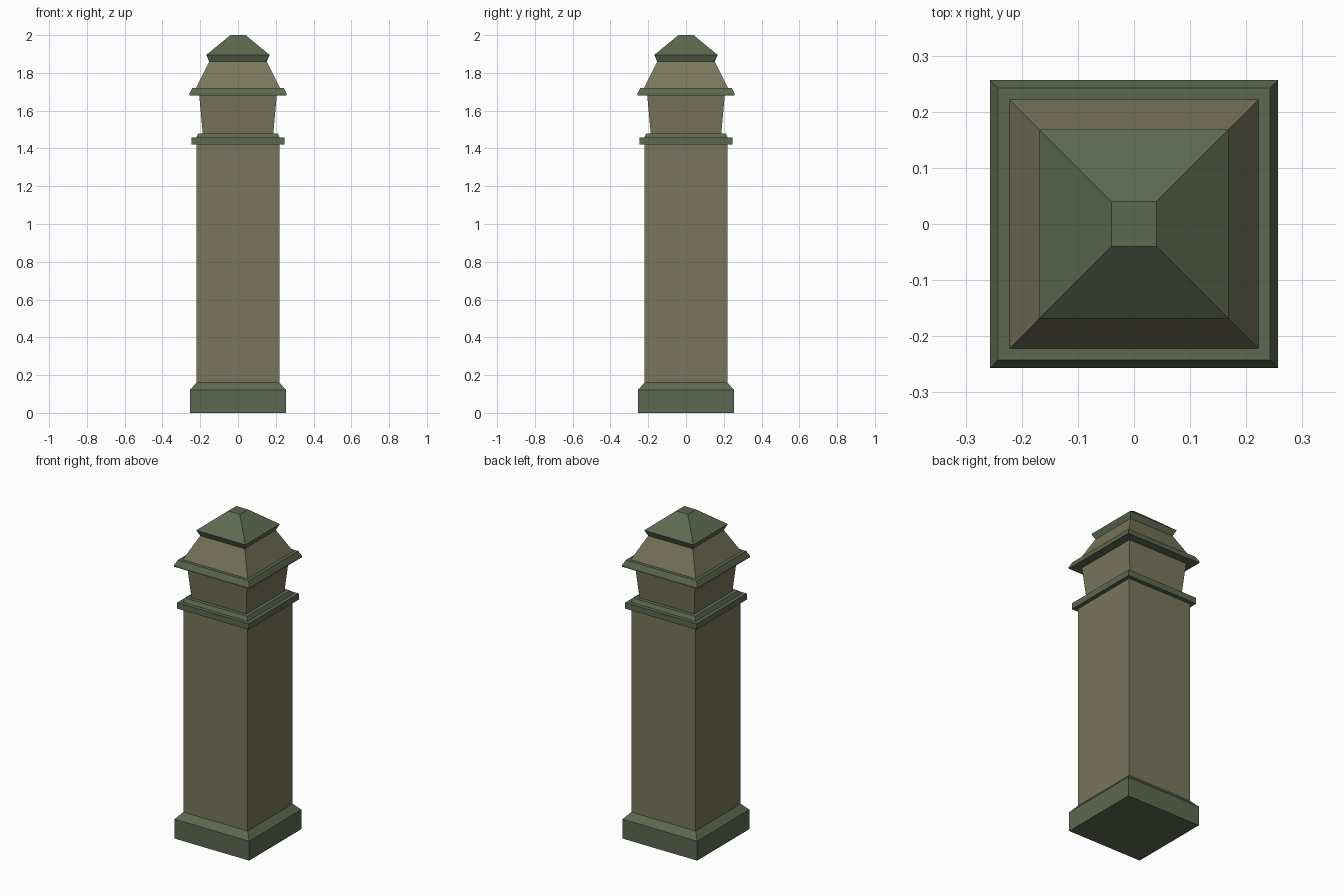
import bpy, bmesh

if "Cube" in bpy.data.objects:
    bpy.data.objects.remove(bpy.data.objects["Cube"])


def material(name, color):
    m = bpy.data.materials.new(name)
    m.diffuse_color = (*color, 1)
    m.use_nodes = True
    m.node_tree.nodes["Principled BSDF"].inputs["Base Color"].default_value = m.diffuse_color
    return m


stone = material("tan_stone", (0.19, 0.18, 0.105))
trim = material("green_trim", (0.11, 0.14, 0.08))


def square_stack(name, profile, mat):
    """Stack square rings given as (half width, height) and cap both ends."""
    bm = bmesh.new()
    rings = [[bm.verts.new((sx * h, sy * h, z))
              for sx, sy in ((-1, -1), (1, -1), (1, 1), (-1, 1))]
             for h, z in profile]
    for low, high in zip(rings, rings[1:]):
        for i in range(4):
            j = (i + 1) % 4
            bm.faces.new((low[i], low[j], high[j], high[i]))
    bm.faces.new(rings[0][::-1])
    bm.faces.new(rings[-1])
    mesh = bpy.data.meshes.new(name)
    bm.to_mesh(mesh)
    bm.free()
    mesh.materials.append(mat)
    obj = bpy.data.objects.new(name, mesh)
    bpy.context.collection.objects.link(obj)


# Plinth with chamfered top
square_stack("plinth", [(0.255, 0), (0.255, 0.12), (0.22, 0.16)], trim)
# Plain shaft
square_stack("shaft", [(0.22, 0.16), (0.22, 1.42)], stone)
# Stepped collar
square_stack("collar", [(0.245, 1.42), (0.245, 1.457), (0.222, 1.457),
                        (0.21, 1.48)], trim)
# Neck flaring upward
square_stack("neck", [(0.187, 1.48), (0.205, 1.68)], stone)
# Cornice with sloped edge
square_stack("cornice", [(0.257, 1.68), (0.257, 1.69), (0.242, 1.72)], trim)
# Lower roof
square_stack("lower_roof", [(0.222, 1.72), (0.152, 1.86)], stone)
# Cap with undercut edge and flat tip
square_stack("cap", [(0.152, 1.86), (0.168, 1.895), (0.04, 2.0)], trim)
